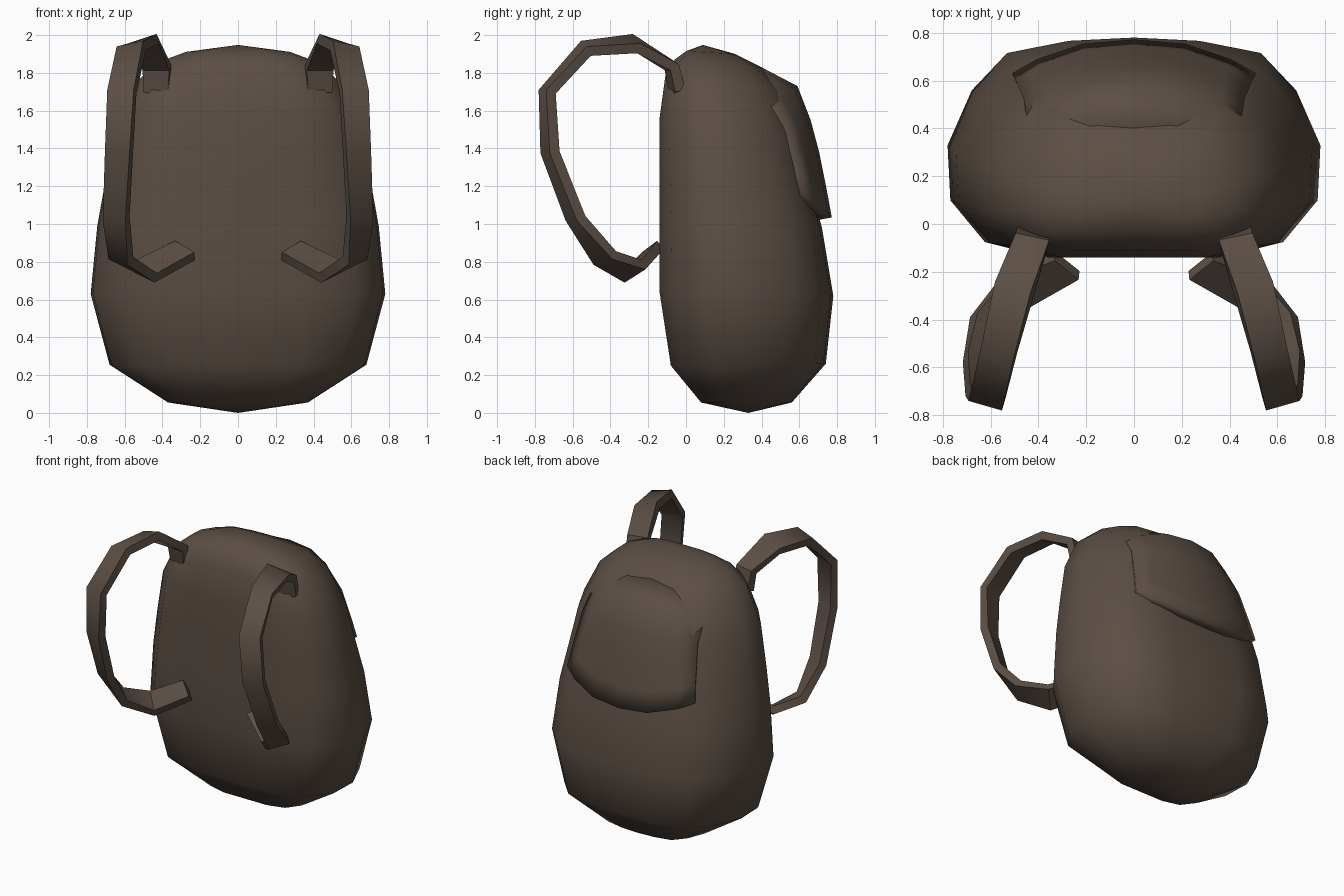
import bpy
from mathutils import Vector

if "Cube" in bpy.data.objects:
    bpy.data.objects.remove(bpy.data.objects["Cube"])

mat = bpy.data.materials.new("brown_canvas")
mat.diffuse_color = (0.105, 0.076, 0.058, 1)
mat.use_nodes = True
mat.node_tree.nodes["Principled BSDF"].inputs["Base Color"].default_value = mat.diffuse_color


def make(name, verts, faces, angle):
    me = bpy.data.meshes.new(name)
    me.from_pydata(verts, [], faces)
    me.materials.append(mat)
    ob = bpy.data.objects.new(name, me)
    bpy.context.collection.objects.link(ob)
    bpy.ops.object.select_all(action='DESELECT')
    ob.select_set(True)
    bpy.context.view_layer.objects.active = ob
    bpy.ops.object.mode_set(mode='EDIT')
    bpy.ops.mesh.select_all(action='SELECT')
    bpy.ops.mesh.normals_make_consistent(inside=False)
    bpy.ops.object.mode_set(mode='OBJECT')
    bpy.ops.object.shade_smooth_by_angle(angle=angle)
    return ob


def loft(rings):
    """Bridge closed rings, as quads."""
    n = len(rings[0])
    verts = [p for r in rings for p in r]
    faces = [(i*n+j, i*n+(j+1) % n, (i+1)*n+(j+1) % n, (i+1)*n+j)
             for i in range(len(rings)-1) for j in range(n)]
    return verts, faces


# Body: one rounded cross-section scaled up through tilted rings
half = [(0, 1), (.35, .985), (.68, .93), (.87, .76), (1, .51),
        (.985, .26), (.8, .07), (.47, 0), (0, 0)]
section = half + [(-x, y) for x, y in half[-2:0:-1]]
# half width, front y, front z, back y, back z
levels = [(.37, .08, .055, .56, .055), (.68, -.08, .25, .74, .26),
          (.78, -.14, .64, .78, .62), (.745, -.14, 1.0, .72, .98),
          (.70, -.14, 1.26, .655, 1.22), (.645, -.14, 1.56, .60, 1.48),
          (.54, -.11, 1.78, .52, 1.70), (.42, -.06, 1.87, .40, 1.83),
          (.28, .0, 1.915, .26, 1.90)]
rings = [[(x*w, y0+(y1-y0)*t, z0+(z1-z0)*t) for x, t in section]
         for w, y0, z0, y1, z1 in levels]
verts, faces = loft(rings)
n = len(section)
verts += [(0, .33, .0), (0, .09, 1.948)]
last = len(verts)-1
base = (len(levels)-1)*n
for j in range(n):
    faces.append((last-1, (j+1) % n, j))
    faces.append((last, base+j, base+(j+1) % n))
make("bag_body", verts, faces, 1.0)

# Flap: curved sheet, centre-line and side-edge profiles (y, z)
centre = [(.38, 1.84), (.59, 1.73), (.66, 1.55), (.705, 1.38), (.745, 1.18), (.772, 1.035)]
edge = [(.33, 1.74), (.43, 1.65), (.525, 1.52), (.56, 1.40), (.60, 1.27), (.63, 1.15)]
cols = (-1, -.8, -.42, 0, .42, .8, 1)
verts = []
for i, (c, e) in enumerate(zip(centre, edge)):
    w = .43 + .016*i
    for u in cols:
        k = abs(u)**2.4
        verts.append((u*w, c[0]+(e[0]-c[0])*k, c[1]+(e[1]-c[1])*k))
m = len(cols)
faces = [(i*m+j, i*m+j+1, (i+1)*m+j+1, (i+1)*m+j)
         for i in range(len(centre)-1) for j in range(m-1)]
flap = make("flap", verts, faces, 1.0)
if sum(p.normal.y for p in flap.data.polygons) < 0:
    flap.data.flip_normals()
sol = flap.modifiers.new("thickness", 'SOLIDIFY')
sol.thickness = .08
sol.offset = -1

# Shoulder straps: rectangular band swept along a path (point, width vector)
path = [((.43, -.045, 1.69), (.13, .03, .03)), ((.43, -.075, 1.83), (.14, .03, 0)),
        ((.50, -.27, 1.955), (.15, .04, -.05)), ((.565, -.53, 1.93), (.14, .03, -.03)),
        ((.615, -.735, 1.70), (.14, .04, 0)), ((.63, -.72, 1.38), (.13, .05, 0)),
        ((.645, -.585, 1.03), (.12, .06, 0)), ((.62, -.43, .82), (.10, .10, .03)),
        ((.49, -.28, .75), (.11, .11, .07)), ((.28, -.175, .86), (.10, .08, .06))]
pts = [Vector(p) for p, _ in path]
rings = []
for i, (p, (_, w)) in enumerate(zip(pts, path)):
    w = Vector(w)/2
    d1 = (p - pts[i-1]).normalized() if i else Vector()
    d2 = (pts[i+1] - p).normalized() if i < len(pts)-1 else Vector()
    t = w.cross(d1+d2).normalized()*.028
    rings.append([p+w+t, p+w-t, p-w-t, p-w+t])
verts, faces = loft(rings)
k = len(verts)
faces += [(3, 2, 1, 0), (k-4, k-3, k-2, k-1)]
strap = make("shoulder_straps", verts, faces, .8)
strap.modifiers.new("mirror", 'MIRROR')
